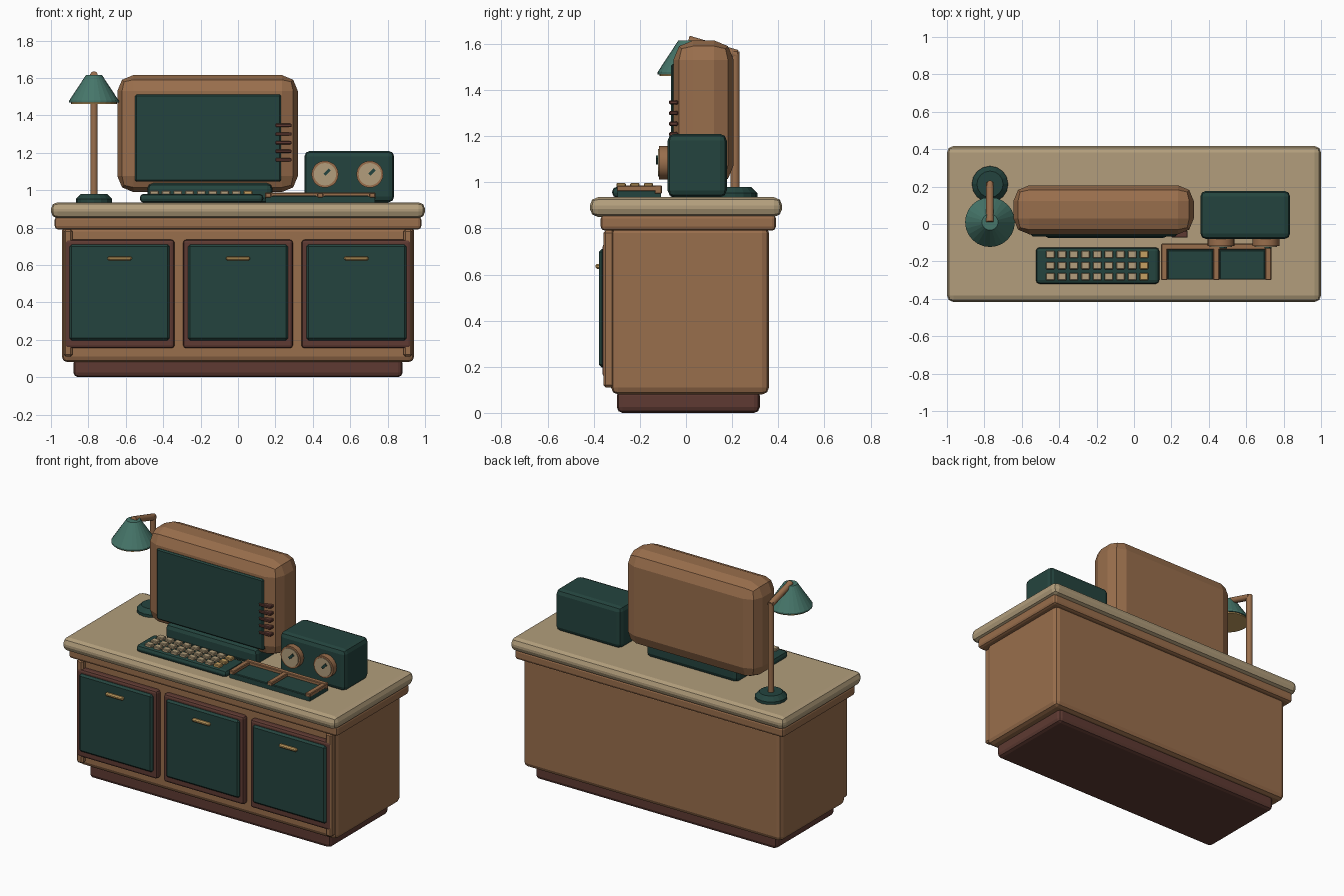
import bpy
import bmesh
from math import pi
from mathutils import Vector, Matrix

default = bpy.data.objects.get("Cube")
if default:
    bpy.data.objects.remove(default, do_unlink=True)


def linear(c):
    c /= 255
    return c / 12.92 if c <= 0.04045 else ((c + 0.055) / 1.055) ** 2.4


def material(name, *rgb):
    mat = bpy.data.materials.new(name)
    mat.use_nodes = True
    color = [linear(c) for c in rgb] + [1]
    mat.diffuse_color = color
    mat.node_tree.nodes["Principled BSDF"].inputs["Base Color"].default_value = color
    return mat


wood = material("warm wood", 153, 110, 76)
dark_wood = material("dark wood", 94, 58, 50)
green = material("dark green", 36, 68, 62)
teal = material("muted teal", 70, 118, 106)
tan = material("tan", 178, 158, 124)
gold = material("pale gold", 198, 160, 98)


def finish(bm, name, mat):
    bmesh.ops.recalc_face_normals(bm, faces=bm.faces)
    mesh = bpy.data.meshes.new(name)
    bm.to_mesh(mesh)
    bm.free()
    mesh.materials.append(mat)
    obj = bpy.data.objects.new(name, mesh)
    bpy.context.collection.objects.link(obj)
    return obj


def box(name, mat, x, y, z, bevel=0.0, segments=2):
    """Bevelled box from its (low, high) extent on each axis."""
    bm = bmesh.new()
    bmesh.ops.create_cube(bm, size=1)
    for v in bm.verts:
        v.co = [(lo + hi) / 2 + c * (hi - lo) for c, (lo, hi) in zip(v.co, (x, y, z))]
    if bevel:
        bmesh.ops.bevel(bm, geom=bm.edges[:], offset=bevel, segments=segments,
                        profile=0.5, affect='EDGES', clamp_overlap=True)
    return finish(bm, name, mat)


def rod(name, mat, start, end, r1, r2=None, sides=16):
    """Cylinder or cone between two points."""
    start, end = Vector(start), Vector(end)
    axis = end - start
    place = Matrix.Translation((start + end) / 2) @ axis.to_track_quat('Z', 'Y').to_matrix().to_4x4()
    bm = bmesh.new()
    bmesh.ops.create_cone(bm, cap_ends=True, segments=sides, radius1=r1,
                          radius2=r1 if r2 is None else r2, depth=axis.length, matrix=place)
    return finish(bm, name, mat)


def around(center, half):
    return center - half, center + half


# Cabinet
box("plinth", dark_wood, around(0, 0.88), (-0.30, 0.32), (0, 0.1), 0.025)
box("cabinet_body", wood, around(0, 0.942), (-0.325, 0.36), (0.08, 0.81), 0.03)
box("top_trim", wood, around(0, 0.98), (-0.37, 0.39), (0.79, 0.86), 0.018)
box("desk_top", tan, around(0, 1), around(0, 0.417), (0.85, 0.935), 0.035)
for side, label in ((-1, "right"), (1, "left")):
    box(f"{label}_corner_post", wood, around(side * 0.908, 0.023), (-0.358, -0.31), (0.11, 0.79), 0.01, 1)

# Doors with frames and pulls
for i, label in enumerate(("right", "middle", "left")):
    x = (i - 1) * 0.633
    box(f"{label}_door_frame", dark_wood, around(x, 0.293), (-0.362, -0.31), (0.155, 0.735), 0.015)
    box(f"{label}_door_panel", green, around(x, 0.268), (-0.377, -0.34), (0.197, 0.71), 0.012, 1)
    box(f"{label}_door_pull", gold, around(x, 0.065), (-0.393, -0.37), (0.624, 0.646), 0.007, 1)

# Monitor
box("monitor_foot", green, (-0.485, 0.185), (-0.075, 0.16), (0.93, 1.037), 0.03)
box("monitor_case", wood, (-0.645, 0.32), (-0.055, 0.207), (0.99, 1.615), 0.085)
box("monitor_screen", green, (-0.55, 0.23), (-0.066, -0.04), (1.045, 1.512), 0.008, 1)
for i in range(5):
    box(f"monitor_vent_{i}", dark_wood, (0.2, 0.287), (-0.073, -0.035), around(1.162 + i * 0.046, 0.009), 0.004, 1)

# Keyboard
box("keyboard", green, (-0.525, 0.135), (-0.32, -0.125), (0.933, 0.98), 0.02)
for col in range(9):
    for row in range(3):
        box(f"key_{col}_{row}", gold if col == 8 else tan,
            around(-0.447 + col * 0.0625, 0.0235), around(-0.163 - row * 0.059, 0.02),
            (0.972, 0.997), 0.004, 1)

# Desk tray
box("tray_base", green, (0.147, 0.733), (-0.298, -0.108), (0.933, 0.965))
box("tray_back_rail", wood, (0.145, 0.735), (-0.137, -0.105), (0.95, 0.987), 0.004, 1)
for x in (0.162, 0.44, 0.718):
    box("tray_divider", wood, around(x, 0.017), (-0.3, -0.12), (0.96, 0.985), 0.004, 1)
for x in (0.301, 0.579):
    box("tray_pad", green, around(x, 0.12), (-0.297, -0.14), (0.95, 0.971), 0.004, 1)

# Radio with two dials
box("radio_case", green, (0.355, 0.835), (-0.08, 0.177), (0.935, 1.21), 0.03)
for x in (0.465, 0.705):
    z = 1.085
    rod("dial_rim", wood, (x, -0.065, z), (x, -0.117, z), 0.072, sides=20)
    rod("dial_face", tan, (x, -0.11, z), (x, -0.122, z), 0.06, sides=20)
    hand = box("dial_hand", green, (-0.004, 0.036), around(0, 0.005), around(0, 0.008))
    hand.location = (x, -0.125, z)
    hand.rotation_euler.y = -pi / 4

# Lamp
x, y, shade_y = -0.77, 0.213, 0.01
rod("lamp_base", green, (x, y, 0.93), (x, y, 0.953), 0.097)
rod("lamp_base_cap", green, (x, y, 0.953), (x, y, 0.98), 0.097, 0.07)
rod("lamp_pole", wood, (x, y, 0.97), (x, y, 1.568), 0.02, sides=10)
rod("lamp_arm", wood, (x, y + 0.008, 1.553), (x, shade_y, 1.615), 0.021, sides=10)
rod("lamp_shade", teal, (x, shade_y, 1.478), (x, shade_y, 1.615), 0.133, 0.043, sides=24)
rod("lamp_shade_rim", teal, (x, shade_y, 1.468), (x, shade_y, 1.478), 0.133, sides=24)
rod("lamp_diffuser", gold, (x, shade_y, 1.46), (x, shade_y, 1.472), 0.124, sides=24)

# Soften the round parts and keep the crisp edges
bpy.ops.object.select_all(action='DESELECT')
for obj in bpy.context.collection.objects:
    if obj.type == 'MESH' and obj.name.startswith(("lamp_pole", "lamp_arm", "dial_rim")):
        obj.select_set(True)
        bpy.context.view_layer.objects.active = obj
bpy.ops.object.shade_smooth_by_angle(angle=pi / 4)
